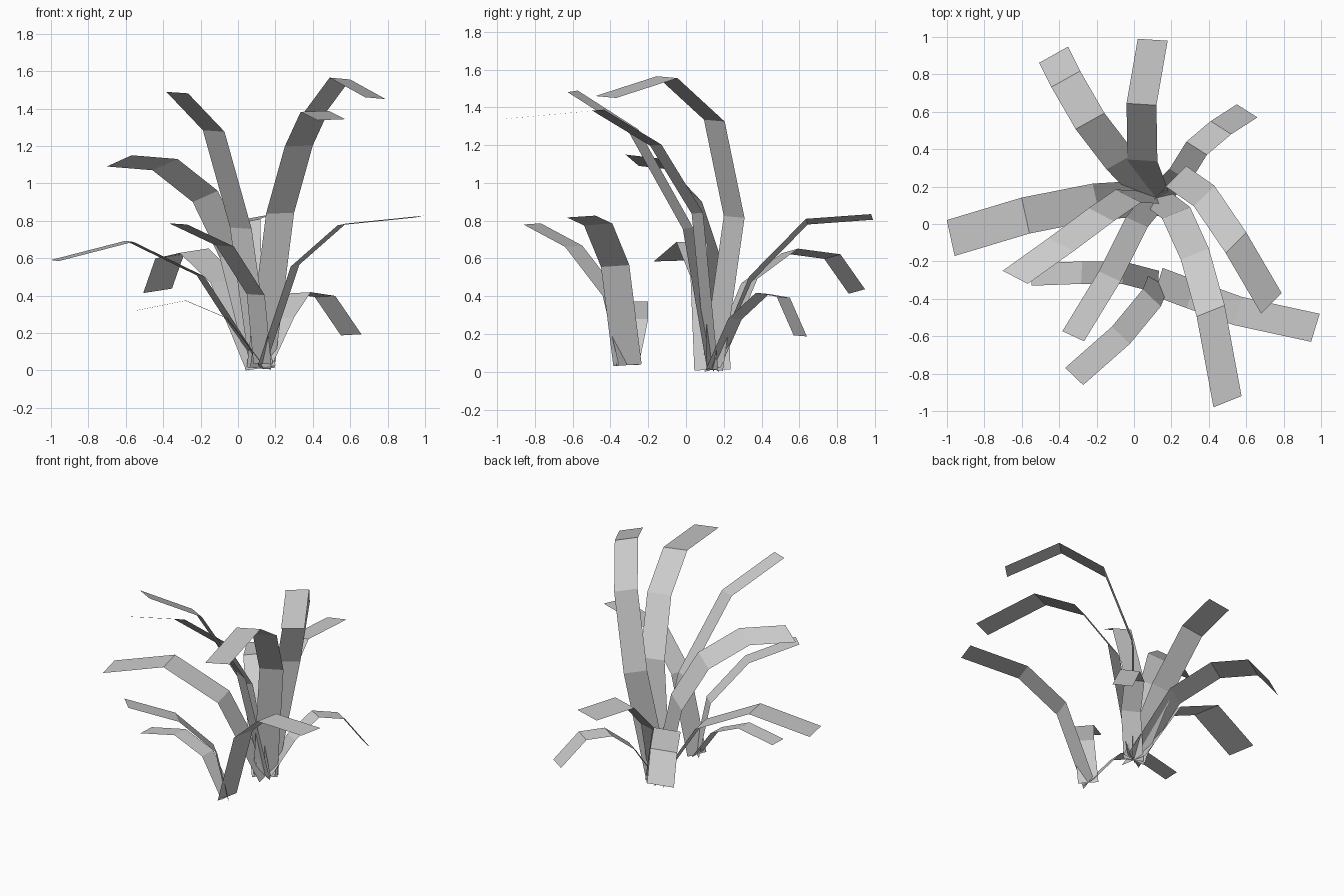
import bpy
from mathutils import Vector

default_cube = bpy.data.objects.get("Cube")
if default_cube:
    bpy.data.objects.remove(default_cube, do_unlink=True)

# Single plain grey for all the foliage
leaf_grey = bpy.data.materials.new("leaf_grey")
leaf_grey.use_nodes = True
colour = (0.6, 0.6, 0.6, 1)
leaf_grey.diffuse_color = colour
leaf_grey.node_tree.nodes["Principled BSDF"].inputs["Base Color"].default_value = colour

# The two clumps the leaves grow from
BACK_ROOT = (0.12, 0.14, 0.01)
FRONT_ROOT = (0.13, -0.31, 0.035)


def build_leaf(name, root, half_width, spine):
    """Sweep a flat strip along a spine of joints, keeping its width direction."""
    side = Vector(half_width)
    verts = []
    for point in [root, *spine]:
        centre = Vector(point)
        for corner in (centre - side, centre + side):
            corner.z = max(corner.z, 0)
            verts.append(corner)
    faces = [(i, i + 1, i + 3, i + 2) for i in range(0, len(verts) - 2, 2)]
    mesh = bpy.data.meshes.new(name)
    mesh.from_pydata(verts, [], faces)
    mesh.materials.append(leaf_grey)
    leaf = bpy.data.objects.new(name, mesh)
    bpy.context.collection.objects.link(leaf)
    return leaf


# Tall leaves in the middle of the back clump
build_leaf("tall_left_leaf", BACK_ROOT, (.055, .055, -.005),
           [(.225, .255, .82), (.375, .15, 1.33), (.545, -.1, 1.56), (.735, -.425, 1.455)])
build_leaf("tall_front_leaf", BACK_ROOT, (.075, .03, .003),
           [(.225, .06, .84), (.325, -.16, 1.2), (.41, -.465, 1.385), (.5, -.95, 1.34)])
build_leaf("tall_right_leaf", BACK_ROOT, (.058, -.027, -.004),
           [(.015, .01, .76), (-.13, -.28, 1.28), (-.325, -.6, 1.485)])

# Arching leaves around the back clump
build_leaf("arching_right_leaf", BACK_ROOT, (.067, -.035, .03),
           [(-.03, .15, .63), (-.175, .05, .93), (-.39, -.11, 1.1), (-.635, -.285, 1.12)])
build_leaf("low_right_leaf", BACK_ROOT, (.021, -.096, -.003),
           [(-.2, .12, .505), (-.58, .045, .69), (-.98, -.075, .587)])
build_leaf("rear_leaf", BACK_ROOT, (.08, -.005, .015),
           [(.045, .34, .49), (.04, .64, .795), (.1, .985, .82)])
build_leaf("rear_right_leaf", BACK_ROOT, (.077, .043, .012),
           [(-.07, .335, .48), (-.235, .55, .64), (-.365, .775, .61), (-.43, .905, .425)])
build_leaf("rear_left_leaf", BACK_ROOT, (.055, -.035, .003),
           [(.245, .26, .28), (.335, .405, .415), (.465, .515, .395), (.605, .605, .19)])

# Leaves of the small front clump
build_leaf("front_left_leaf", FRONT_ROOT, (.023, .075, .005),
           [(.305, -.375, .56), (.555, -.465, .78), (.97, -.555, .822)])
build_leaf("front_middle_leaf", FRONT_ROOT, (.048, -.046, -.003),
           [(.095, -.395, .405), (-.07, -.595, .665), (-.32, -.815, .783)])
build_leaf("front_right_leaf", FRONT_ROOT, (.003, .06, 0),
           [(-.06, -.26, .28), (-.28, -.26, .373), (-.545, -.27, .32)])
